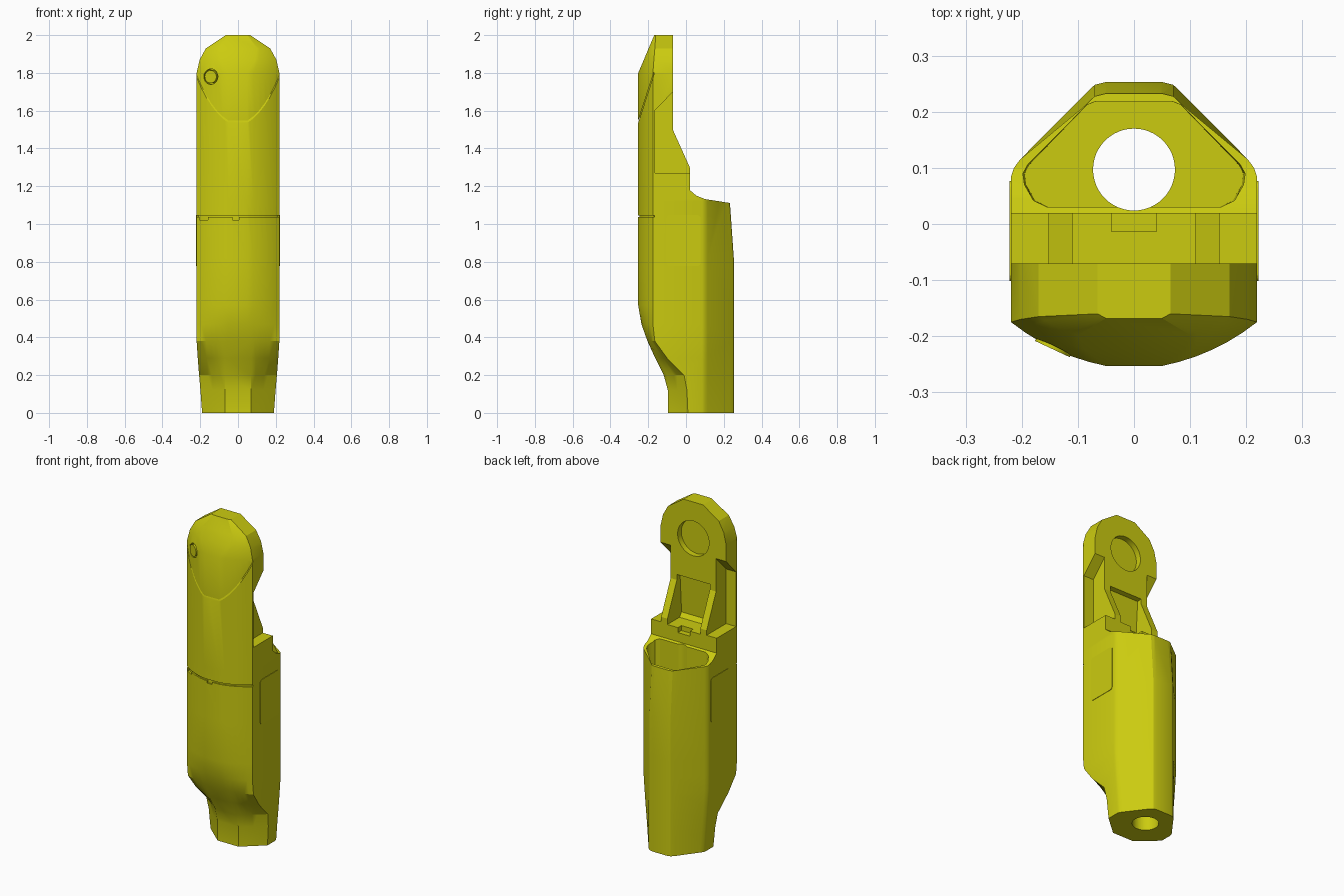
import bpy, bmesh, math
from mathutils import Vector

if "Cube" in bpy.data.objects:
    bpy.data.objects.remove(bpy.data.objects["Cube"], do_unlink=True)

yellow = bpy.data.materials.new("safety_yellow")
yellow.use_nodes = True
yellow.diffuse_color = (0.6, 0.6, 0.005, 1)
yellow.node_tree.nodes["Principled BSDF"].inputs["Base Color"].default_value = (0.6, 0.6, 0.005, 1)


def finish(name, bm):
    bmesh.ops.triangulate(bm, faces=[f for f in bm.faces if len(f.verts) == 4])
    bmesh.ops.recalc_face_normals(bm, faces=bm.faces[:])
    me = bpy.data.meshes.new(name)
    bm.to_mesh(me)
    bm.free()
    me.materials.append(yellow)
    ob = bpy.data.objects.new(name, me)
    bpy.context.collection.objects.link(ob)
    return ob


def loft(name, rings):
    """Skin a list of equally long closed rings and cap both ends."""
    bm = bmesh.new()
    vs = [[bm.verts.new(p) for p in r] for r in rings]
    n = len(vs[0])
    for a, b in zip(vs, vs[1:]):
        for i in range(n):
            j = (i + 1) % n
            bm.faces.new((a[i], a[j], b[j], b[i]))
    bm.faces.new(vs[0][::-1])
    bm.faces.new(vs[-1])
    return finish(name, bm)


def side_prism(name, pts, x0, x1):
    """Extrude a (y, z) profile along x."""
    return loft(name, [[(x, y, z) for y, z in pts] for x in (x0, x1)])


def box(name, x0, x1, y0, y1, z0, z1):
    return side_prism(name, [(y0, z0), (y1, z0), (y1, z1), (y0, z1)], x0, x1)


def cylinder(name, centre, axis, r, depth, n=40):
    bm = bmesh.new()
    rot = Vector(axis).to_track_quat('Z', 'Y').to_matrix().to_4x4()
    rot.translation = Vector(centre)
    bmesh.ops.create_cone(bm, cap_ends=True, segments=n, radius1=r, radius2=r, depth=depth, matrix=rot)
    return finish(name, bm)


def cut(target, cutter, keep=False):
    cutter.hide_render = True
    mod = target.modifiers.new("cut", 'BOOLEAN')
    mod.operation, mod.solver, mod.object = 'DIFFERENCE', 'EXACT', cutter
    bpy.context.view_layer.objects.active = target
    bpy.ops.object.modifier_apply(modifier=mod.name)
    if not keep:
        bpy.data.objects.remove(cutter, do_unlink=True)


# Body cross-sections: z, half width, front flat half width, front y, side start y, bulge, back y
SECTIONS = [
    (0.00, .190, .07, -.095, .010, 0, .253),
    (0.12, .199, .07, -.096, .005, 0, .253),
    (0.20, .206, .07, -.118, -.01, 0, .253),
    (0.29, .213, .07, -.163, -.10, 0, .253),
    (0.38, .219, .06, -.204, -.165, .01, .253),
    (0.47, .219, .05, -.236, -.175, .02, .253),
    (0.57, .219, .05, -.253, -.175, .02, .253),
    (0.82, .219, .05, -.253, -.175, .02, .253),
    (1.12, .219, .05, -.253, -.175, .02, .232),
    (1.80, .219, .05, -.253, -.175, .02, .232),
    (1.87, .203, .09, -.223, -.170, .01, .232),
    (1.93, .170, .10, -.198, -.165, .005, .232),
    (2.00, .065, .05, -.168, -.160, 0, .232)]


def section(z, w, c, f, s, b, back, inset):
    w, f, s, back = w - inset, f + inset, s + inset, back - inset
    mx, my = (c + w) / 2 + b / 2, (f + s) / 2 - b
    half = []
    for i in range(7):                     # curved front quarter
        t = i / 6
        half.append(((1-t)**2 * c + 2*t*(1-t) * mx + t*t * w,
                     (1-t)**2 * f + 2*t*(1-t) * my + t*t * s))
    half += [(w, .085), (w - .005, .1), (w - .016, .115),
             (min(.086, w - .02), back - .02), (min(.07, w - .025), back - .005), (min(.05, w - .03), back)]
    ring = half + [(-x, y) for x, y in reversed(half)]
    return [(x, y, z) for x, y in ring]


def shell(name, inset):
    return loft(name, [section(*s, inset) for s in SECTIONS])


body = shell("body", 0)

# Stepped back: head, sloping neck, shelf and lower body top
cut(body, side_prism("back_cut", [(-.07, 2.1), (-.07, 1.5), (.02, 1.3), (.02, 1.18), (.055, 1.15),
                                  (.1, 1.132), (.24, 1.11), (.35, 1.095), (.35, 2.1)], -.4, .4))

# Narrow neck with a shelf on each side
for sx in (-1, 1):
    cut(body, side_prism("neck_cut", [(-.165, 1.27), (-.165, 1.6), (-.05, 1.72), (.1, 1.72), (.1, 1.27)],
                         sx * .152, sx * .4))

# Panel recess between the neck ribs, with a latch slot in its floor
cut(body, side_prism("panel_cut", [(.1, 1.265), (-.095, 1.265), (-.115, 1.29), (-.10, 1.53), (.1, 1.55)], -.11, .11))
cut(body, box("slot_cut", -.04, .04, -.013, .1, 1.235, 1.29))

# Round recess in the back of the head
cut(body, cylinder("head_recess_cut", (0, -.05, 1.78), (0, 1, 0), .105, .11, 48))

# Hollow lower body, open at the top, with a round hole through the base
pocket = [(.155, .03), (.18, .042), (.196, .07), (.199, .09), (.19, .106), (.085, .212), (.07, .218)]
ring = pocket + [(-x, y) for x, y in reversed(pocket)]
cut(body, loft("pocket_cut", [[(x * k, y, z) for x, y in ring] for z, k in ((.6, .98), (1.3, 1))]))
cut(body, cylinder("base_hole_cut", (0, .097, .5), (0, 0, 1), .073, 1.5, 48))

# Thin seams around the front cover: one level, one slanting across the head
core = shell("seam_core", .008)
seams = [box("level_seam", -.4, .4, -.4, -.168, 1.036, 1.046),
         side_prism("slanted_seam", [(-.3, 1.391), (-.17, 1.791), (-.17, 1.803), (-.3, 1.403)], -.4, .4)]
for x0, x1 in ((-.205, -.16), (-.03, .005)):
    seams.append(box("seam_tab", x0, x1, -.4, -.168, 1.022, 1.04))
for seam in seams:
    cut(seam, core, keep=True)
    cut(body, seam)
bpy.data.objects.remove(core, do_unlink=True)

# Button in a round pocket on the front of the head
axis = Vector((-.42, -.9, 0)).normalized()
spot = Vector((-.145, -.222, 1.78))
cut(body, cylinder("button_pocket_cut", spot, axis, .041, .05))
button = cylinder("front_button", spot - axis * .014, axis, .034, .03)

# Rounded plate on each side
plates = []
for side, sx in (("left", 1), ("right", -1)):
    pts = []
    for k, (cy, cz) in enumerate(((.06, 1.03), (-.085, 1.03), (-.085, .795), (.06, .795))):
        for i in range(5):
            a = math.pi / 2 * (k + i / 4)
            pts.append((cy + .017 * math.cos(a), cz + .017 * math.sin(a)))
    plates.append(side_prism(side + "_side_plate", pts, sx * .215, sx * .2215))

# Smooth curves, sharp edges
for ob in [body, button] + plates:
    bpy.ops.object.select_all(action='DESELECT')
    ob.select_set(True)
    bpy.context.view_layer.objects.active = ob
    bpy.ops.object.shade_smooth_by_angle(angle=math.radians(22))
